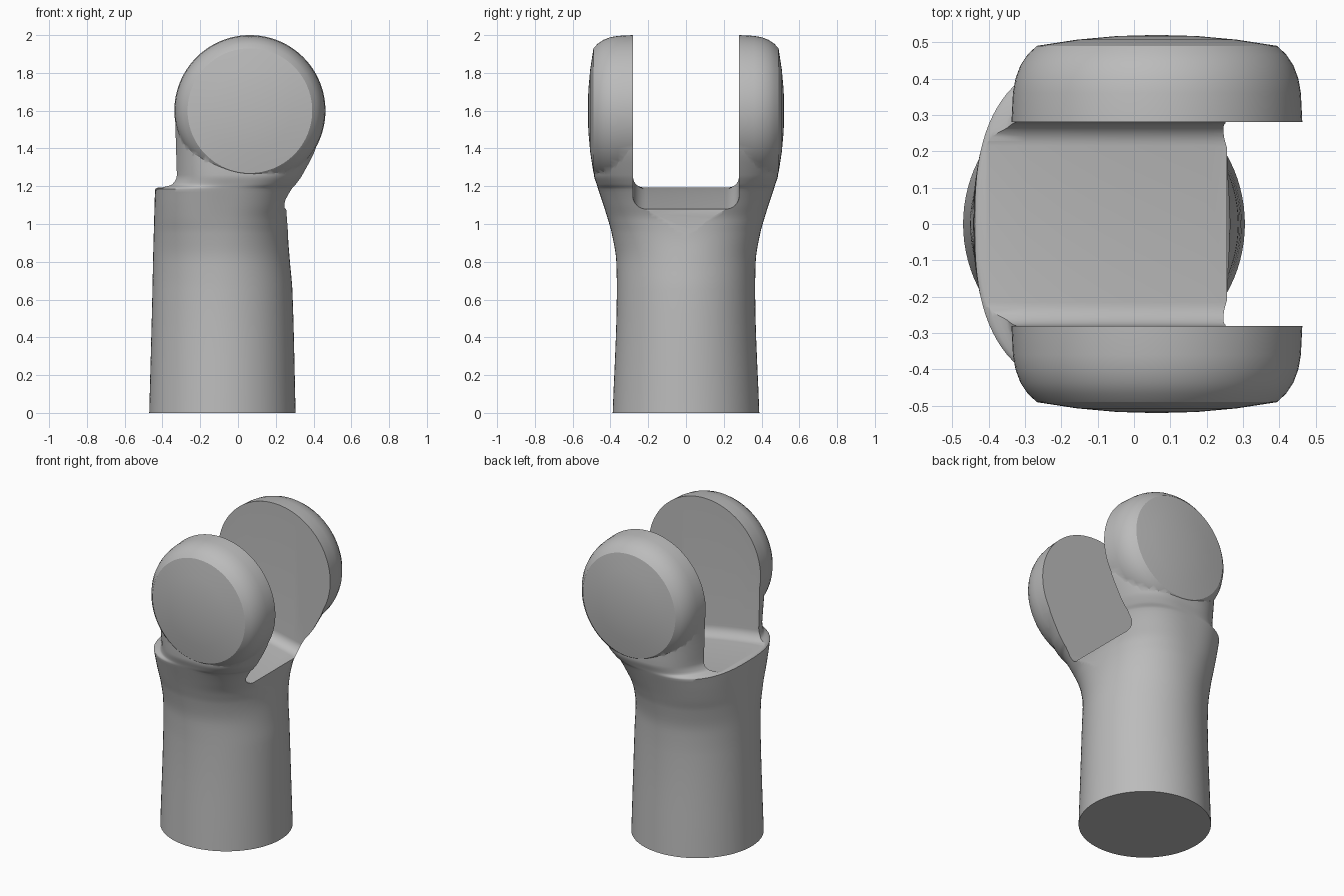
import bpy, bmesh, math
from mathutils import Matrix

if "Cube" in bpy.data.objects:
    bpy.data.objects.remove(bpy.data.objects["Cube"], do_unlink=True)

grey = bpy.data.materials.new("plain_grey")
grey.use_nodes = True
GREY = (0.5, 0.5, 0.5, 1)
grey.diffuse_color = GREY
grey.node_tree.nodes["Principled BSDF"].inputs["Base Color"].default_value = GREY


def make_object(name, bm):
    bmesh.ops.recalc_face_normals(bm, faces=bm.faces)
    mesh = bpy.data.meshes.new(name)
    bm.to_mesh(mesh)
    bm.free()
    mesh.materials.append(grey)
    obj = bpy.data.objects.new(name, mesh)
    bpy.context.collection.objects.link(obj)
    return obj


def loft(name, rings):
    """Skin a list of equal closed rings and cap both ends."""
    bm = bmesh.new()
    loops = [[bm.verts.new(p) for p in ring] for ring in rings]
    n = len(loops[0])
    for a, b in zip(loops, loops[1:]):
        for i in range(n):
            j = (i + 1) % n
            bm.faces.new((a[i], a[j], b[j], b[i]))
    bm.faces.new(loops[0])
    bm.faces.new(loops[-1])
    return make_object(name, bm)


def power(v, e):
    return math.copysign(abs(v) ** e, v)


def section(z, left, right, depth, n, count=96):
    """Superellipse cross-section of the stem."""
    cx, a = (left + right) / 2, (right - left) / 2
    ring = []
    for i in range(count):
        t = math.tau * i / count
        ring.append((cx + a * power(math.cos(t), 2 / n), depth * power(math.sin(t), 2 / n), z))
    return ring


def smooth_rows(rows, steps=5):
    """Monotone cubic interpolation between control rows."""
    def slope(i, k):
        if i in (0, len(rows) - 1):
            return 0 if i else (rows[1][k] - rows[0][k]) / (rows[1][0] - rows[0][0])
        p, q, r = rows[i - 1], rows[i], rows[i + 1]
        d, e = (q[k] - p[k]) / (q[0] - p[0]), (r[k] - q[k]) / (r[0] - q[0])
        return 2 * d * e / (d + e) if d * e > 0 else 0
    out = []
    for i in range(len(rows) - 1):
        a, b = rows[i], rows[i + 1]
        h = b[0] - a[0]
        for s in range(steps):
            t = s / steps
            row = [a[0] + h * t]
            for k in range(1, len(a)):
                row.append((2*t**3 - 3*t**2 + 1) * a[k] + (t**3 - 2*t**2 + t) * h * slope(i, k)
                           + (3*t**2 - 2*t**3) * b[k] + (t**3 - t**2) * h * slope(i + 1, k))
            out.append(row)
    return out + [list(rows[-1])]


def boolean(obj, other, operation):
    mod = obj.modifiers.new(operation.lower(), "BOOLEAN")
    mod.object, mod.operation, mod.solver = other, operation, "EXACT"
    bpy.context.view_layer.objects.active = obj
    bpy.ops.object.modifier_apply(modifier=mod.name)
    bpy.data.objects.remove(other, do_unlink=True)


# Stem flaring into the fork: height, left, right, half depth, squareness
stem_rows = [
    (0, -.47, .305, .388, 2),
    (.65, -.453, .288, .366, 2),
    (.8, -.45, .275, .369, 2.03),
    (.95, -.446, .265, .393, 2.2),
    (1.02, -.444, .267, .412, 2.35),
    (1.1, -.442, .29, .437, 2.5),
    (1.185, -.438, .325, .465, 2.65),
    (1.21, -.375, .338, .473, 2.8),
    (1.26, -.348, .365, .487, 3),
    (1.42, -.344, .433, .489, 3.6),
    (1.6, -.338, .458, .485, 4.6),
]
fork = loft("fork", [section(*row) for row in smooth_rows(stem_rows)])

# Round ear heads, revolved about the cross axis
ear_profile = [(0, .2), (.4, .2), (.4, .28), (.396, .36), (.389, .4), (.375, .437), (.355, .467),
               (.33, .49), (.22, .507), (.11, .517), (0, .52)]
for name, side in (("front_ear", -1), ("back_ear", 1)):
    bm = bmesh.new()
    verts = [bm.verts.new((r, side * y, 0)) for r, y in ear_profile]
    edges = [bm.edges.new(pair) for pair in zip(verts, verts[1:])]
    bmesh.ops.spin(bm, geom=verts + edges, cent=(0, 0, 0), axis=(0, 1, 0),
                   angle=math.tau, steps=96, use_duplicate=False)
    bmesh.ops.remove_doubles(bm, verts=bm.verts, dist=1e-4)
    bmesh.ops.transform(bm, matrix=Matrix.Translation((.063, 0, 1.6)), verts=bm.verts)
    boolean(fork, make_object(name, bm), "UNION")

# Slot between the ears: rounded bottom corners, floor falling towards +x
HALF, FILLET = .28, .065


def slot_section(x):
    floor = 1.195 - .115 * max(0, (x + .45) / .7) ** 1.4
    ring = [(x, HALF, 2.3), (x, -HALF, 2.3)]
    for side in (-1, 1):
        for i in range(9):
            a = math.pi / 2 * (i if side < 0 else 8 - i) / 8
            ring.append((x, side * (HALF - FILLET * (1 - math.cos(a))),
                         floor + FILLET * (1 - math.sin(a))))
    return ring


slot = loft("slot_cutter", [slot_section(-.7 + .1 * i) for i in range(15)])
boolean(fork, slot, "DIFFERENCE")

# Shallow sloping recess below the slot on the +x side
recess = loft("recess_cutter", [
    [(x, -w, z), (.8, -w, z), (.8, w, z), (x, w, z)]
    for x, w, z in ((.29, .2, .65), (.265, .265, .95), (.252, .28, 1.12), (.25, .28, 1.3))])
boolean(fork, recess, "DIFFERENCE")

# Smooth shading with sharp slot edges
bpy.ops.object.select_all(action="DESELECT")
fork.select_set(True)
bpy.context.view_layer.objects.active = fork
bpy.ops.object.shade_smooth_by_angle(angle=math.radians(32))
